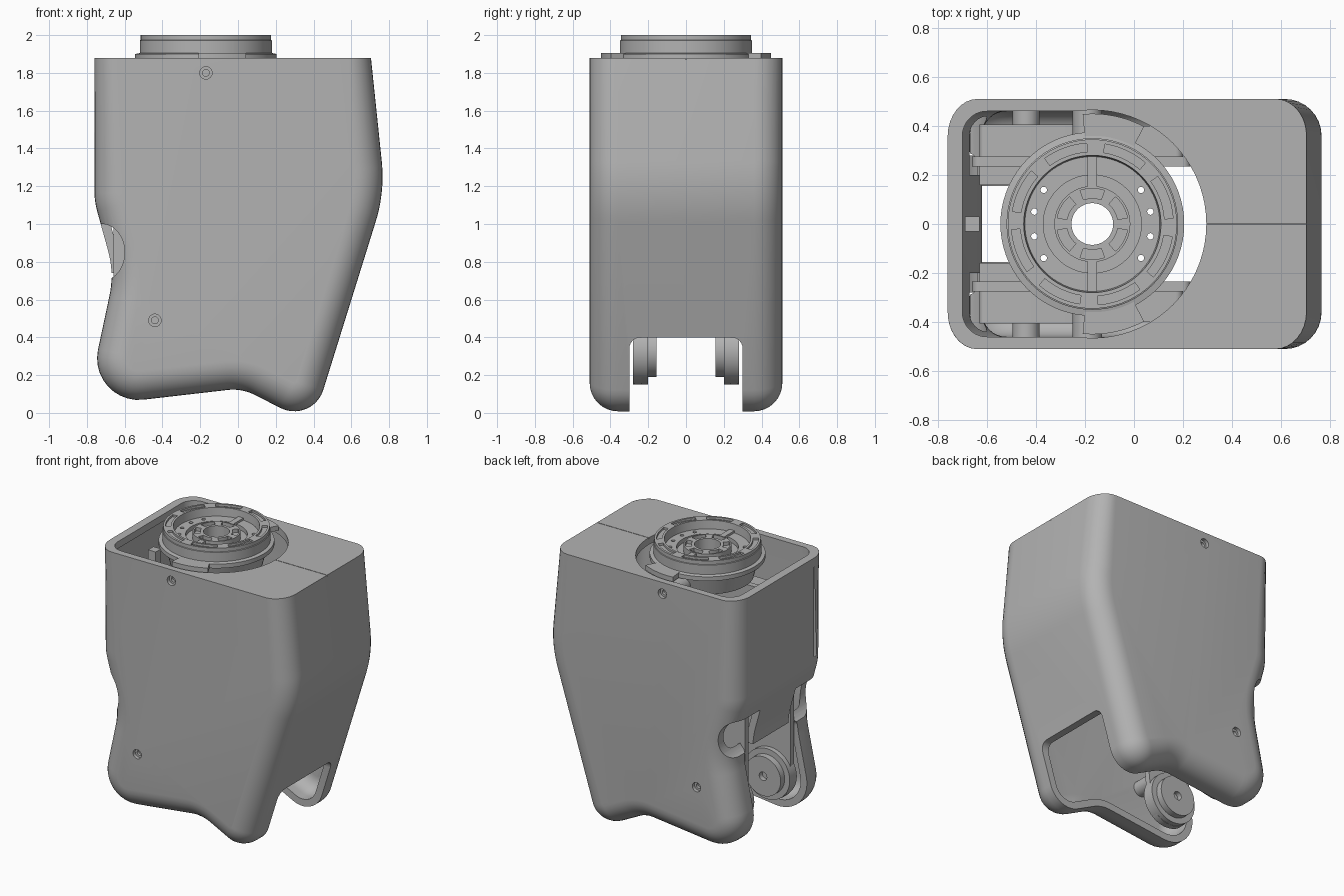
import bpy, bmesh
from math import sin, cos, tan, pi, radians
from mathutils import Vector, Matrix

old = bpy.data.objects.get("Cube")
if old:
    bpy.data.objects.remove(old)

GREY = (0.45, 0.45, 0.45, 1)
mat = bpy.data.materials.new("plain grey")
mat.use_nodes = True
mat.diffuse_color = GREY
mat.node_tree.nodes["Principled BSDF"].inputs["Base Color"].default_value = GREY

AX = -0.17          # axis of the turntable
TOP = 1.88          # top of the housing
R = 0.15            # edge rounding of the housing


def finish(bm, name):
    bmesh.ops.recalc_face_normals(bm, faces=bm.faces)
    me = bpy.data.meshes.new(name)
    bm.to_mesh(me)
    bm.free()
    me.materials.append(mat)
    ob = bpy.data.objects.new(name, me)
    bpy.context.collection.objects.link(ob)
    return ob


def rounded(corners, steps=10):
    """Polygon of (x, y, radius) corners with arcs at the corners."""
    out = []
    for i, (x, y, r) in enumerate(corners):
        p = Vector((x, y))
        a = (Vector(corners[i - 1][:2]) - p).normalized()
        b = (Vector(corners[(i + 1) % len(corners)][:2]) - p).normalized()
        if r == 0:
            out.append(p)
            continue
        half = a.angle(b) / 2
        centre = p + (a + b).normalized() * r / sin(half)
        start = p + a * r / tan(half) - centre
        end = p + b * r / tan(half) - centre
        sweep = start.angle_signed(end)
        for k in range(steps + 1):
            out.append(centre + Matrix.Rotation(-sweep * k / steps, 2) @ start)
    return out


def loft(rings, name):
    bm = bmesh.new()
    rows = [[bm.verts.new(v) for v in ring] for ring in rings]
    n = len(rows[0])
    for lo, hi in zip(rows, rows[1:]):
        for i in range(n):
            j = (i + 1) % n
            bm.faces.new((lo[i], lo[j], hi[j], hi[i]))
    bm.faces.new(rows[0])
    bm.faces.new(rows[-1])
    return finish(bm, name)


def prism(pts, axis, a, b, name="cutter"):
    """Extrude a 2D outline along one axis."""
    put = {"x": lambda p, t: (t, p[0], p[1]), "y": lambda p, t: (p[0], t, p[1]),
           "z": lambda p, t: (p[0], p[1], t)}[axis]
    return loft([[put(p, t) for p in pts] for t in (a, b)], name)


def disc(x, y, r, ry=None, n=40):
    return [(x + r * cos(2 * pi * i / n), y + (ry or r) * sin(2 * pi * i / n)) for i in range(n)]


def rect(x0, x1, y0, y1, r=0):
    return rounded([(x0, y0, r), (x1, y0, r), (x1, y1, r), (x0, y1, r)], 6)


def arc(r0, r1, a0, a1, n=12):
    angs = [radians(a0 + (a1 - a0) * i / n) for i in range(n + 1)]
    return ([(AX + r0 * cos(a), r0 * sin(a)) for a in angs]
            + [(AX + r1 * cos(a), r1 * sin(a)) for a in reversed(angs)])


def cut(ob, *cutters):
    for c in cutters:
        m = ob.modifiers.new("cut", "BOOLEAN")
        m.operation, m.solver, m.object = "DIFFERENCE", "EXACT", c
        bpy.context.view_layer.objects.active = ob
        bpy.ops.object.modifier_apply(modifier=m.name)
        bpy.data.objects.remove(c)


# Side outline of the housing, running above the top and trimmed later
OUTLINE = rounded([(-0.76, 2.3, 0), (-0.76, 1.12, 0.4), (-0.655, 0.74, 0.5),
                   (-0.805, 0.035, 0.22), (0.02, 0.13, 0.25), (0.395, -0.06, 0.16),
                   (0.778, 1.17, 0.8), (0.66, 2.3, 0)])


def inset(pts, d):
    out = []
    for i, p in enumerate(pts):
        t = ((p - pts[i - 1]).normalized() + (pts[(i + 1) % len(pts)] - p).normalized()).normalized()
        out.append(p + Vector((-t.y, t.x)) * d)
    return out


def body(wall, top, name):
    """Housing solid, drawn in by a wall thickness and trimmed at the top."""
    rings, r = [], R - wall
    steps = [radians(90 * k / 8) for k in range(9)]
    for s, angles in ((-1, reversed(steps)), (1, steps)):
        for a in angles:
            y = s * (0.51 - R + r * sin(a))
            rings.append([(p.x, y, p.y) for p in inset(OUTLINE, R - r * cos(a))])
    ob = loft(rings, name)
    cut(ob, prism(rect(-2, 2, -2, 2), "z", top, 3))
    return ob


# Hollow housing with its openings
shell = body(0, TOP, "housing_shell")
cut(shell, body(0.05, TOP - 0.05, "cutter"),
    prism(disc(AX, 0, 0.465, n=72), "z", 1.75, 2),
    prism(rounded([(-0.70, -0.46, 0.1), (AX, -0.46, 0), (AX, 0.46, 0), (-0.70, 0.46, 0.1)]), "z", 1.75, 2),
    prism(rect(-0.3, 0.3, -0.5, 0.4, 0.06), "x", -0.3, 1),
    prism(rect(-0.3, 0.3, -0.5, 0.74, 0.06), "x", -1, -0.25))
for s in (-1, 1):
    cut(shell, prism(disc(-0.72, 0.85, 0.12, 0.15), "y", s * 0.2, s * 0.6))
    for x, z in ((AX, 1.8), (-0.44, 0.49)):
        cut(shell, prism(disc(x, z, 0.033, n=24), "y", s * 0.485, s * 0.6),
            prism(disc(x, z, 0.018, n=24), "y", s * 0.44, s * 0.6))
# Seam between the two halves
for x0, x1, z0 in ((0.2, 0.76, TOP - 0.008), (0.2, 0.76, 1.9)):
    if z0 < TOP:
        cut(shell, prism(rect(x0, x1, -0.002, 0.002), "z", z0, 2))

# Inner brackets, drive boxes, pivots and screw posts on both sides
ARM = rounded([(-0.66, 1.62, 0.03), (-0.66, 0.15, 0.14), (-0.36, 0.15, 0.14),
               (-0.30, 0.7, 0.2), (0.23, 1.2, 0.1), (0.23, 1.62, 0.03)])
for s, side in ((-1, "front"), (1, "back")):
    prism(ARM, "y", s * 0.235, s * 0.275, side + "_bracket")
    prism(rect(-0.63, -0.19, 0.95, 1.6, 0.02), "y", s * 0.275, s * 0.405, side + "_drive_box")
    prism(rect(-0.63, -0.2, 1.45, 1.5), "y", s * 0.16, s * 0.24, side + "_inner_ledge")
    prism(rect(-0.2, 0.2, 1.2, 1.5, 0.03), "y", s * 0.275, s * 0.4, side + "_rear_box")
    pivot = prism(disc(-0.5, 0.33, 0.18), "y", s * 0.2, s * 0.28, side + "_pivot_disc")
    hub = prism(disc(-0.5, 0.33, 0.14), "y", s * 0.155, s * 0.22, side + "_pivot_hub")
    cut(hub, prism(disc(-0.5, 0.33, 0.03), "y", s * 0.1, s * 0.19))
    prism(disc(AX - 0.02, 1.8, 0.06), "y", s * 0.3, s * 0.465, side + "_upper_post")
    prism(disc(-0.44, 0.49, 0.055), "y", s * 0.27, s * 0.465, side + "_lower_post")
prism(rect(-0.69, -0.63, -0.03, 0.03), "z", 1.0, 1.7, "seam_rib")

# Turned turntable
PROFILE = [(0.085, 1.74), (0.3, 1.74), (0.33, 1.86), (0.375, 1.87), (0.375, 1.9),
           (0.35, 1.905), (0.35, 1.972), (0.345, 1.974), (0.345, 2), (0.28, 2),
           (0.275, 1.94), (0.2, 1.94), (0.2, 1.91), (0.155, 1.91), (0.155, 1.96), (0.085, 1.96)]
bm = bmesh.new()
N = 72
rows = [[bm.verts.new((AX + r * cos(2 * pi * i / N), r * sin(2 * pi * i / N), z))
         for r, z in PROFILE] for i in range(N)]
for i in range(N):
    for k in range(len(PROFILE)):
        bm.faces.new((rows[i - 1][k - 1], rows[i][k - 1], rows[i][k], rows[i - 1][k]))
table = finish(bm, "turntable")
for k in range(8):
    cut(table, prism(arc(0.295, 0.33, 45 * k + 4, 45 * k + 36), "z", 1.985, 2.1))
for k in range(6):
    cut(table, prism(arc(0.105, 0.145, 60 * k + 10, 60 * k + 50), "z", 1.935, 2.1))
for a in (35, 12, -12, -35, 145, 168, 192, 215):
    x, y = AX + 0.242 * cos(radians(a)), 0.242 * sin(radians(a))
    cut(table, prism(disc(x, y, 0.013, n=16), "z", 1.6, 2.1))
for s, side in ((-1, "front"), (1, "back")):
    prism(rect(AX - 0.02, AX + 0.02, *sorted((s * 0.15, s * 0.28))), "z", 1.9, 1.955, side + "_spoke")
    prism(arc(0.36, 0.45, s * 62, s * 95), "z", 1.87, 1.905, side + "_flange_ear")

# Smooth shading with sharp edges kept
for ob in bpy.context.collection.objects:
    if ob.type == "MESH":
        bpy.ops.object.select_all(action="DESELECT")
        ob.select_set(True)
        bpy.context.view_layer.objects.active = ob
        bpy.ops.object.shade_smooth_by_angle(angle=radians(30))
